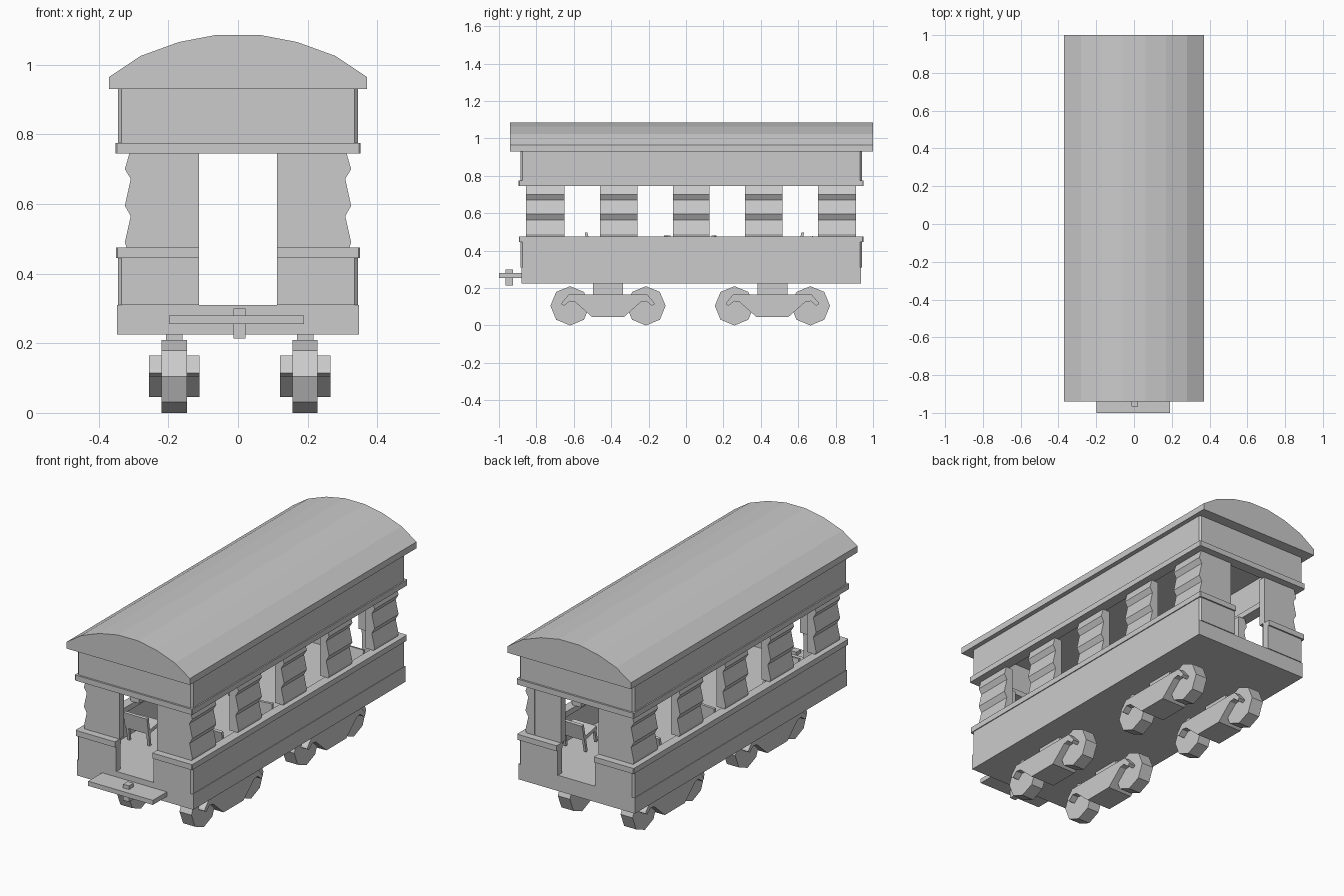
import bpy
import bmesh
import math
from mathutils import Matrix, Euler

cube = bpy.data.objects.get("Cube")
if cube:
    bpy.data.objects.remove(cube, do_unlink=True)

grey = bpy.data.materials.new("light_grey")
grey.use_nodes = True
colour = (0.6, 0.6, 0.6, 1)
grey.diffuse_color = colour
grey.node_tree.nodes["Principled BSDF"].inputs["Base Color"].default_value = colour


def finish(name, bm):
    bmesh.ops.recalc_face_normals(bm, faces=bm.faces)
    mesh = bpy.data.meshes.new(name)
    bm.to_mesh(mesh)
    bm.free()
    mesh.materials.append(grey)
    obj = bpy.data.objects.new(name, mesh)
    bpy.context.collection.objects.link(obj)
    return obj


def prism(name, outline, axis, lo, hi):
    """Extrude a 2D outline along x (outline y,z), y (x,z) or z (x,y)."""
    place = {"x": lambda a, b, t: (t, a, b),
             "y": lambda a, b, t: (a, t, b),
             "z": lambda a, b, t: (a, b, t)}[axis]
    bm = bmesh.new()
    low = [bm.verts.new(place(a, b, lo)) for a, b in outline]
    high = [bm.verts.new(place(a, b, hi)) for a, b in outline]
    bm.faces.new(low)
    bm.faces.new(high)
    n = len(outline)
    for i in range(n):
        j = (i + 1) % n
        bm.faces.new((low[i], low[j], high[j], high[i]))
    return finish(name, bm)


def box(name, x, y, z):
    rect = [(x[0], y[0]), (x[1], y[0]), (x[1], y[1]), (x[0], y[1])]
    return prism(name, rect, "z", *z)


def half_wall(name, side, inner, outer, y0, y1, z, cut=0.01, t=0.04):
    """C-shaped wall for one side, leaving a gap at both ends up to inner."""
    pts = [(inner, y0), (outer - cut, y0), (outer, y0 + cut),
           (outer, y1 - cut), (outer - cut, y1), (inner, y1),
           (inner, y1 - t), (outer - t, y1 - t),
           (outer - t, y0 + t), (inner, y0 + t)]
    return prism(name, [(side * x, y) for x, y in pts], "z", *z)


# Floor
box("floor", (-0.348, 0.348), (-0.88, 0.935), (0.225, 0.31))

# Rippled pillar outline and the spans of the pillars along each side
ripple = [(0.27, 0.475), (0.32, 0.475), (0.325, 0.49), (0.308, 0.565),
          (0.325, 0.595), (0.308, 0.672), (0.325, 0.70), (0.312, 0.745), (0.27, 0.745)]
spans = [(-0.855, -0.65), (-0.46, -0.26), (-0.07, 0.125), (0.315, 0.515), (0.705, 0.91)]

for side, label in ((1, "left"), (-1, "right")):
    # Walls and trim bands
    half_wall(label + "_lower_wall", side, 0.112, 0.345, -0.885, 0.94, (0.31, 0.445))
    half_wall(label + "_sill", side, 0.112, 0.35, -0.893, 0.948, (0.445, 0.475), 0.004, 0.05)
    half_wall(label + "_lintel", side, 0, 0.352, -0.895, 0.95, (0.745, 0.775), 0.004, 0.06)
    half_wall(label + "_upper_wall", side, 0, 0.345, -0.885, 0.94, (0.775, 0.93))
    # Pillars
    for i, span in enumerate(spans):
        prism(f"{label}_pillar_{i + 1}", [(side * x, z) for x, z in ripple], "y", *span)
    # Flat panels beside the end doorways
    for end, y in (("front", (-0.854, -0.815)), ("back", (0.87, 0.909))):
        box(f"{label}_{end}_panel", sorted((side * 0.112, side * 0.306)), y, (0.475, 0.745))

# Arched roof
arch = [(0.37, 0.93), (0.37, 0.965), (0.28, 1.025), (0.17, 1.065), (0.06, 1.086)]
prism("roof", arch + [(-x, z) for x, z in reversed(arch)], "y", -0.94, 1.0)

# Bogies: side frames, bolsters and eight-sided wheels
frame = [(0.085, 0.045), (0.175, 0.125), (0.205, 0.13), (0.235, 0.105),
         (0.25, 0.115), (0.245, 0.125), (0.21, 0.165)]
octagon = [(0.105 * math.cos(k * math.pi / 4), 0.105 * math.sin(k * math.pi / 4))
           for k in range(8)]
for end, cy in (("front", -0.417), ("back", 0.462)):
    outline = [(cy + y, z) for y, z in frame] + [(cy - y, z) for y, z in reversed(frame)]
    for side, cx in (("left", 0.193), ("right", -0.183)):
        tag = f"{end}_{side}"
        prism(tag + "_bogie_frame", outline, "x", cx - 0.073, cx + 0.073)
        box(tag + "_bolster", (cx - 0.024, cx + 0.024), (cy - 0.08, cy + 0.08), (0.16, 0.228))
        for n, off in enumerate((-0.203, 0.203)):
            prism(f"{tag}_wheel_{n + 1}", [(cy + off + a, 0.105 + b) for a, b in octagon],
                  "x", cx - 0.036, cx + 0.036)

# Front coupling plate and pin
box("coupling_plate", (-0.198, 0.19), (-1.0, -0.875), (0.255, 0.28))
box("coupling_pin", (-0.013, 0.022), (-0.965, -0.925), (0.213, 0.30))


def bench(name, location, turn):
    """Small toppled bench: seat, back and four legs joined in one mesh."""
    bm = bmesh.new()
    parts = [((0, 0, 0.08), (0.14, 0.11, 0.02)), ((0, 0.05, 0.12), (0.14, 0.015, 0.08))]
    parts += [((sx * 0.06, sy * 0.045, 0.035), (0.014, 0.014, 0.07))
              for sx in (-1, 1) for sy in (-1, 1)]
    for centre, size in parts:
        bmesh.ops.create_cube(bm, size=1, matrix=Matrix.Translation(centre)
                              @ Matrix.Diagonal((*size, 1)))
    obj = finish(name, bm)
    obj.location = location
    obj.rotation_euler = Euler([math.radians(a) for a in turn])


# Toppled benches along both sides of the aisle
bench("bench_1", (0.21, -0.55, 0.33), (12, 0, 0))
bench("bench_2", (0.21, -0.15, 0.32), (0, 0, 8))
bench("bench_3", (0.21, 0.60, 0.33), (-12, 0, 0))
bench("bench_4", (-0.21, -0.50, 0.32), (-8, 0, 180))
bench("bench_5", (-0.21, 0.20, 0.32), (0, 0, 175))
bench("bench_6", (-0.21, 0.64, 0.33), (12, 0, 180))
